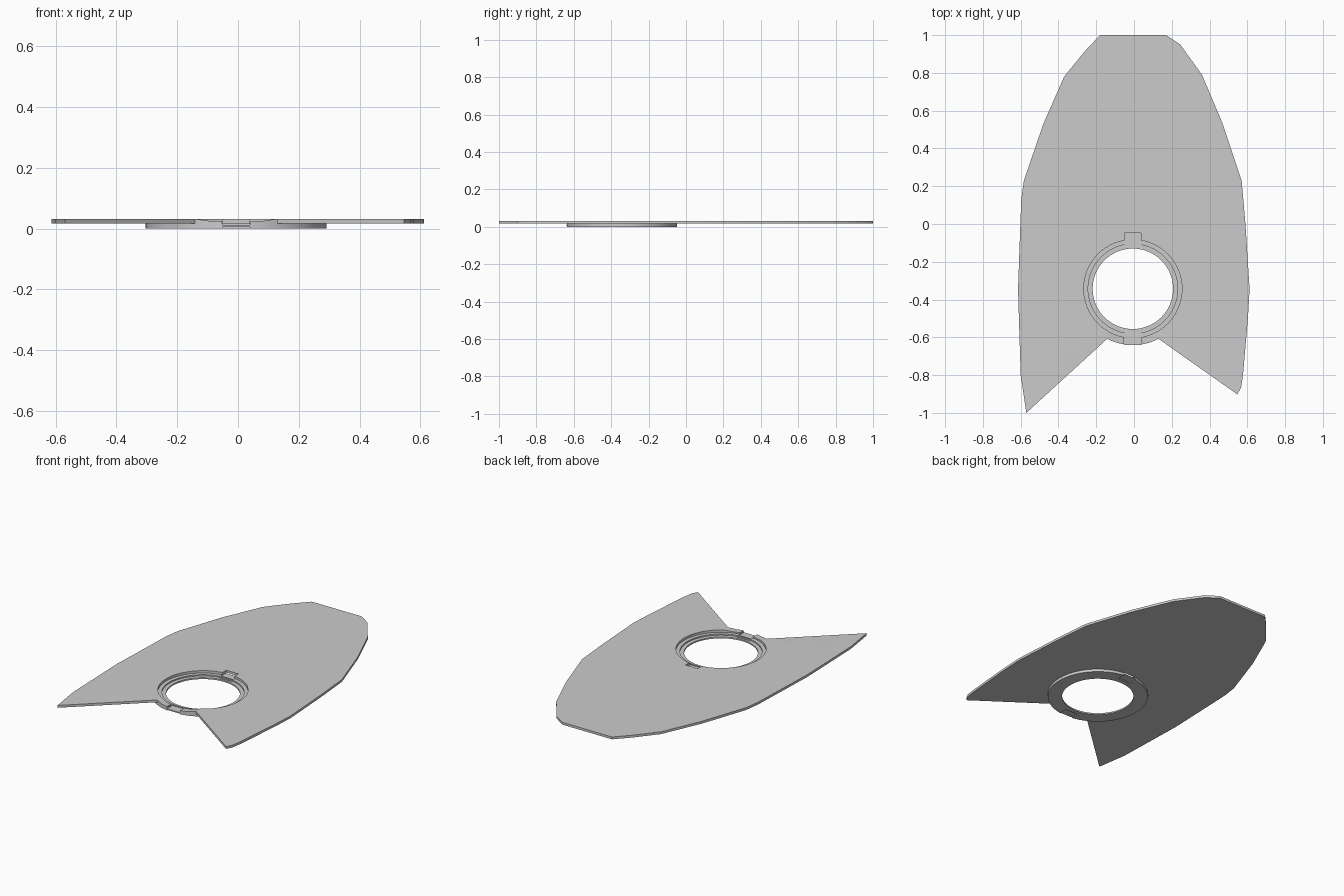
import bpy, bmesh, math

if "Cube" in bpy.data.objects:
    bpy.data.objects.remove(bpy.data.objects["Cube"])

CX, CY = -0.006, -0.343          # centre of the round opening
R_OUT, R_PLATE, R_STEP, R_HOLE = 0.298, 0.26, 0.237, 0.213
Z_PLATE, Z_TOP = 0.017, 0.032


def make_object(name, bm):
    bmesh.ops.recalc_face_normals(bm, faces=bm.faces)
    mesh = bpy.data.meshes.new(name)
    bm.to_mesh(mesh)
    bm.free()
    ob = bpy.data.objects.new(name, mesh)
    bpy.context.collection.objects.link(ob)
    return ob


def prism(name, points, direction):
    bm = bmesh.new()
    face = bm.faces.new([bm.verts.new(p) for p in points])
    ext = bmesh.ops.extrude_face_region(bm, geom=[face])
    moved = [g for g in ext["geom"] if isinstance(g, bmesh.types.BMVert)]
    bmesh.ops.translate(bm, verts=moved, vec=direction)
    return make_object(name, bm)


def box(name, x0, x1, y0, y1, z0, z1):
    pts = [(x0, y0, z0), (x1, y0, z0), (x1, y1, z0), (x0, y1, z0)]
    return prism(name, pts, (0, 0, z1 - z0))


def circle(r, z, n=64):
    return [(CX + r * math.cos(2 * math.pi * i / n),
             CY + r * math.sin(2 * math.pi * i / n), z) for i in range(n)]


def cut(ob, cutter):
    cutter.hide_render = True
    mod = ob.modifiers.new("cut", "BOOLEAN")
    mod.operation = "DIFFERENCE"
    mod.solver = "EXACT"
    mod.object = cutter
    bpy.context.view_layer.objects.active = ob
    bpy.ops.object.modifier_apply(modifier=mod.name)
    bpy.data.objects.remove(cutter)


def smooth(ob):
    bpy.ops.object.select_all(action="DESELECT")
    ob.select_set(True)
    bpy.context.view_layer.objects.active = ob
    bpy.ops.object.shade_smooth_by_angle(angle=math.radians(25))


# Flat plate: right edge, rounded front lip, left edge
right = [(0.17, 1), (0.245, 0.95), (0.36, 0.79), (0.47, 0.53), (0.57, 0.23),
         (0.59, 0.0), (0.612, -0.345), (0.603, -0.5), (0.577, -0.8),
         (0.567, -0.865), (0.547, -0.902)]
left = [(-0.57, -1), (-0.6, -0.8), (-0.614, -0.345), (-0.597, 0.13),
        (-0.583, 0.23), (-0.48, 0.53), (-0.37, 0.78), (-0.26, 0.915), (-0.18, 1)]
half = math.asin(0.136 / R_OUT)
lip = []
for i in range(13):
    a = half - 2 * half * i / 12
    lip.append((CX + R_OUT * math.sin(a), CY - R_OUT * math.cos(a)))
plate = prism("plate", [(x, y, Z_PLATE) for x, y in right + lip + left],
              (0, 0, Z_TOP - Z_PLATE))
cut(plate, prism("hole_cutter", circle(R_PLATE, -0.1), (0, 0, 0.3)))
cut(plate, box("back_slot_cutter", CX - 0.043, CX + 0.043, -0.15, -0.048, -0.1, 0.1))
cut(plate, box("front_slot_cutter", CX - 0.047, CX + 0.047, -0.7, -0.55, -0.1, 0.1))
# Lowered lip at the front with sloping ends
cut(plate, prism("lip_cutter", [(CX - 0.136, -0.7, Z_TOP), (CX - 0.088, -0.7, 0.025),
                                (CX + 0.088, -0.7, 0.025), (CX + 0.136, -0.7, Z_TOP),
                                (CX + 0.136, -0.7, 0.06), (CX - 0.136, -0.7, 0.06)],
                 (0, 0.14, 0)))
smooth(plate)

# Stepped collar under the plate, revolved from its section
section = [(R_OUT, 0), (R_OUT, Z_PLATE), (R_STEP, Z_PLATE), (R_STEP, 0.009),
           (R_HOLE, 0.009), (R_HOLE, 0)]
bm = bmesh.new()
rings = [[bm.verts.new(p) for p in circle(r, z)] for r, z in section]
for k, ring in enumerate(rings):
    other = rings[(k + 1) % len(rings)]
    for i in range(64):
        j = (i + 1) % 64
        bm.faces.new((ring[i], ring[j], other[j], other[i]))
collar = make_object("collar", bm)

# Locking slots front and back, each with a thin tab across it
for name, y0, y1 in (("back", CY + 0.242, -0.03), ("front", -0.66, CY - 0.242)):
    cut(collar, box(name + "_cutter", CX - 0.045, CX + 0.045, y0, y1, -0.1, 0.1))
smooth(collar)
box("back_tab", CX - 0.045, CX + 0.045, CY + 0.225, -0.048, 0.005, 0.012)
box("front_tab", CX - 0.045, CX + 0.045, -0.64, CY - 0.225, 0.005, 0.012)
